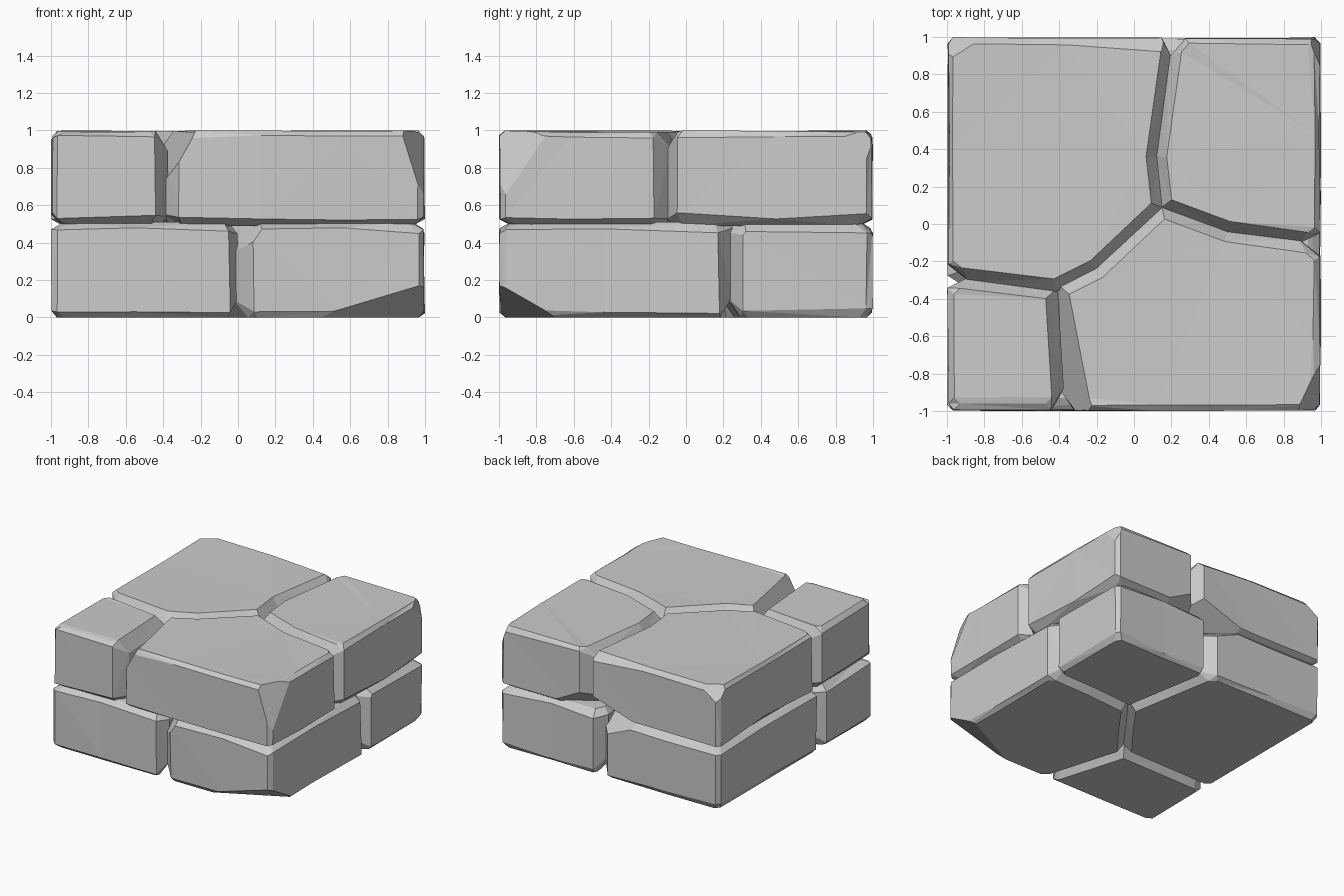
import bpy, bmesh, random
from mathutils import Vector as V

if "Cube" in bpy.data.objects:
    bpy.data.objects.remove(bpy.data.objects["Cube"])

random.seed(7)


def is_outer(a, b):
    # true when an outline edge lies on the 2 x 2 footprint
    return any(abs(a[i]) > .999 and abs(a[i] - b[i]) < 1e-6 for i in (0, 1))


def outline(pts):
    # chamfer footprint corners, then split long edges; returns (point, kind of next edge)
    pts = [V(p) for p in pts]
    n = len(pts)
    ring = []
    for i, p in enumerate(pts):
        a, b = pts[i - 1], pts[(i + 1) % n]
        oa, ob = is_outer(a, p), is_outer(p, b)
        kind = 'outer' if ob else 'inner'
        if oa or ob:
            both = oa and ob
            c = .03 if both else .06
            da, db = (c if oa else .1), (c if ob else .1)
            ring.append((p + (a - p).normalized() * da, 'corner' if both else 'cut'))
            ring.append((p + (b - p).normalized() * db, kind))
        else:
            ring.append((p, kind))
    out = []
    for i, (p, k) in enumerate(ring):
        q = ring[(i + 1) % len(ring)][0]
        parts = 1 if k in ('cut', 'corner') else max(1, round((q - p).length / .5))
        for j in range(parts):
            t = j / parts + (random.uniform(-.06, .06) if j else 0)
            out.append((p.lerp(q, t), k))
    return out


def inset(ring, dist):
    # move every outline edge inward by the distance for its kind
    res = []
    n = len(ring)
    for i, (p, k) in enumerate(ring):
        a, ka = ring[i - 1]
        b = ring[(i + 1) % n][0]
        e1, e2 = (p - a).normalized(), (b - p).normalized()
        n1, n2 = V((-e1.y, e1.x)), V((-e2.y, e2.x))
        d1, d2 = dist[ka], dist[k]
        det = n1.x * n2.y - n1.y * n2.x
        if abs(det) < .2:
            res.append(p + (n1 + n2).normalized() * (d1 + d2) / 2)
        else:
            res.append(p + V(((d1 * n2.y - d2 * n1.y) / det, (n1.x * d2 - n2.x * d1) / det)))
    return res


def closed_volume(bm):
    # volume of a watertight mesh, 0 if it has open edges
    if any(not e.is_manifold for e in bm.edges):
        return 0
    return bm.calc_volume(signed=True)


def chip(bm, points, middle):
    # break off a corner along the plane through three points
    a, b, c = map(V, points)
    normal = (b - a).cross(c - a).normalized()
    if normal.dot(middle - a) > 0:
        normal = -normal
    new = bm.copy()
    bmesh.ops.bisect_plane(new, geom=new.verts[:] + new.edges[:] + new.faces[:], dist=1e-6,
                           plane_co=a, plane_no=normal, clear_outer=True)
    bmesh.ops.holes_fill(new, edges=[e for e in new.edges if e.is_boundary], sides=0)
    bmesh.ops.triangulate(new, faces=new.faces[:])
    bmesh.ops.recalc_face_normals(new, faces=new.faces[:])
    if abs(closed_volume(new)) > 0:
        bm.free()
        return new
    new.free()
    return bm


def stone(name, pts, upper, chips=()):
    ring = outline(pts)
    z0, z1 = (.49, 1) if upper else (0, .51)
    n = len(ring)
    mid = inset(ring, {'outer': 0, 'inner': -.012, 'cut': 0, 'corner': 0})
    free = inset(ring, {'outer': .03, 'inner': .055, 'cut': .035, 'corner': .045})
    seam = inset(ring, {'outer': .065, 'inner': .03, 'cut': .05, 'corner': .1})
    centre = sum((q for q, _ in ring), V((0, 0))) / n
    rings = (seam, mid, mid, free) if upper else (free, mid, mid, seam)
    bm = bmesh.new()
    loops = [[], [], [], []]
    for i, (p, k) in enumerate(ring):
        outer = 'outer' in (k, ring[i - 1][1])
        hf = random.uniform(.02, .05) if outer else random.uniform(.08, .12)
        hs = random.uniform(.03, .07)
        lo, hi = (hs, hf) if upper else (hf, hs)
        for j, z in enumerate((z0, z0 + lo, z1 - hi, z1)):
            q = rings[j][i].copy()
            if outer:
                q += (centre - q).normalized() * random.uniform(0, .014)
            if upper and j == 3:
                z -= random.uniform(0, .012)
            loops[j].append(bm.verts.new((max(-1, min(1, q.x)), max(-1, min(1, q.y)), z)))
    for lower, higher in zip(loops, loops[1:]):
        for i in range(n):
            k = (i + 1) % n
            bm.faces.new((lower[i], lower[k], higher[k], higher[i]))
    bm.faces.new(loops[0][::-1])
    bm.faces.new(loops[3])
    bmesh.ops.triangulate(bm, faces=bm.faces[:])
    middle = sum((v.co for v in bm.verts), V()) / len(bm.verts)
    for points in chips:
        bm = chip(bm, points, middle)
    if bm.calc_volume(signed=True) < 0:
        bmesh.ops.reverse_faces(bm, faces=bm.faces[:])
    me = bpy.data.meshes.new(name)
    bm.to_mesh(me)
    bm.free()
    ob = bpy.data.objects.new(name, me)
    bpy.context.collection.objects.link(ob)
    return ob


def course(upper, front, right, back, left, p, q, pq, q_right, q_back, chips):
    # four stones meeting at two junctions p and q
    plans = {
        'back_left': [(-1, 1), left, p, pq, q, q_back, back],
        'back_right': [q, q_right, right, (1, 1), back, q_back],
        'front_right': [front, (1, -1), right, q_right, q, pq, p],
        'front_left': [(-1, -1), front, p, left],
    }
    pre = 'upper_' if upper else 'lower_'
    return [stone(pre + k + '_stone', pts, upper, chips.get(k, ())) for k, pts in plans.items()]


def volume(me):
    bm = bmesh.new()
    bm.from_mesh(me)
    v = bm.calc_volume(signed=True)
    bm.free()
    return v


def fuse(base, other):
    # union of two stones, kept only when no volume is lost
    want = volume(base.data) + volume(other.data)
    for solver in ('MANIFOLD', 'EXACT'):
        m = base.modifiers.new('fuse', 'BOOLEAN')
        m.operation, m.solver, m.object = 'UNION', solver, other
        if solver == 'EXACT':
            m.use_self = True
        bpy.context.view_layer.update()
        deps = bpy.context.evaluated_depsgraph_get()
        me = bpy.data.meshes.new_from_object(base.evaluated_get(deps))
        base.modifiers.clear()
        if .93 * want < volume(me) < 1.02 * want:
            base.data = me
            bpy.data.objects.remove(other)
            return


# upper course
stones = course(True, (-.38, -1), (1, -.11), (.21, 1), (-1, -.28), (-.42, -.35), (.15, .09),
                (-.2, -.24), (.5, -.04), (.12, .36), {
    'front_right': [((.87, -1, 1), (1, -1, .58), (1, -.72, 1)),
                    ((-.22, -1, 1), (-.36, -1, .75), (-.3, -.6, 1))],
    'back_right': [((1, .8, 1), (1, 1, .8), (.93, 1, 1)),
                   ((.24, 1, .66), (.55, 1, .5), (.25, .8, .5))],
    'back_left': [((-1, .87, 1), (-.8, 1, 1), (-1, 1, .87)),
                  ((.2, 1, .66), (-.3, 1, .5), (.1, .75, .5)),
                  ((.1, 1, .93), (-.6, 1, .98), (-.1, .93, 1))],
})
# lower course
stones += course(False, (.02, -1), (1, .24), (.08, 1), (-1, -.34), (-.18, -.33), (.22, .2),
                 (.03, -.06), (.6, .23), (.15, .6), {
    'front_right': [((.45, -1, .02), (1, -1, .18), (1, -.72, .02)),
                    ((.05, -1, .36), (.15, -1, .5), (.03, -.8, .5))],
    'back_right': [((1, .24, .36), (1, .36, .5), (.85, .24, .5))],
    'back_left': [((.05, 1, .35), (-.3, 1, .5), (0, .75, .5))],
})

# fuse the stones so only the outer skin and the grooves remain
block = stones[0]
for s in stones[1:]:
    fuse(block, s)
block.name = 'stone_block'
